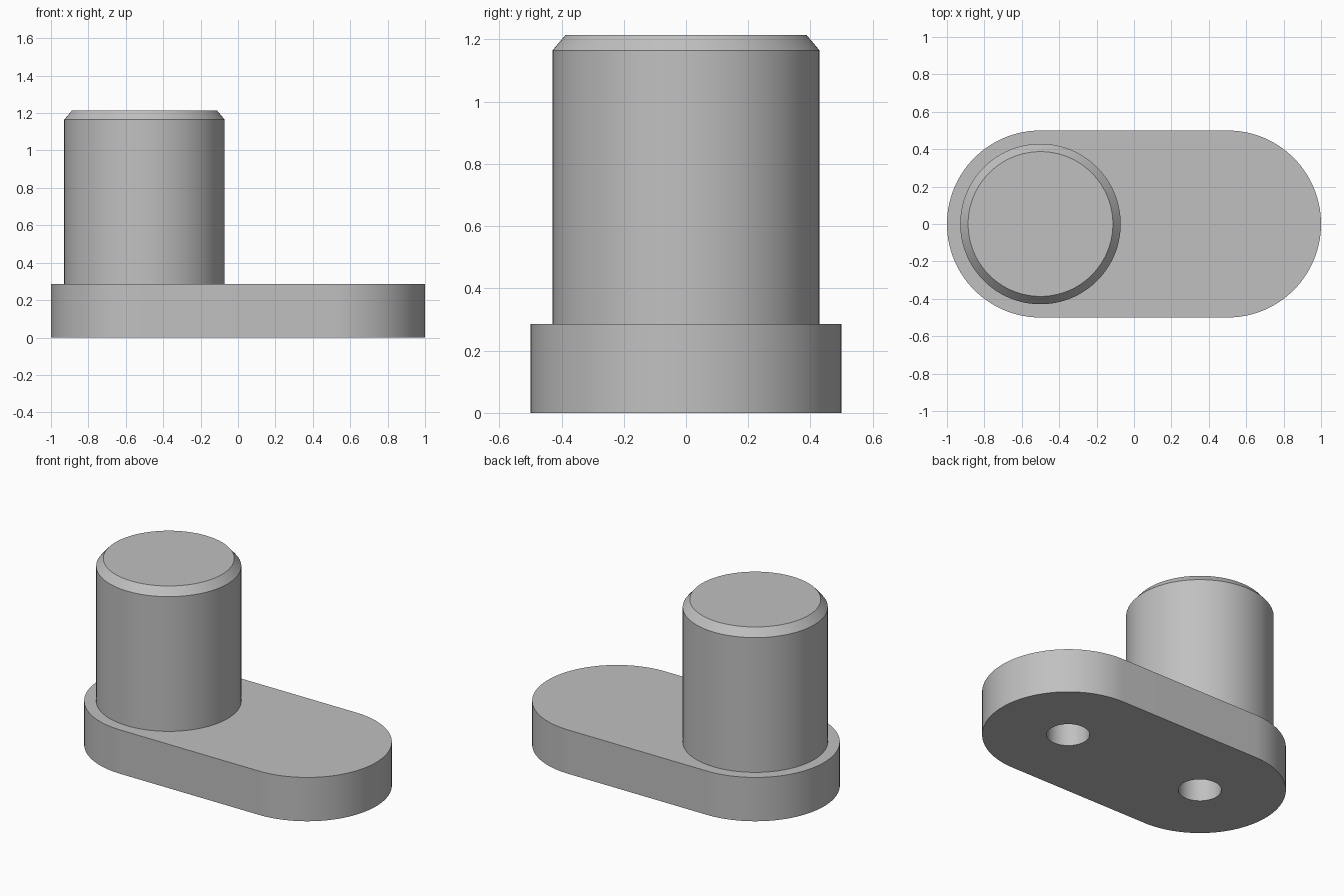
import bpy
import bmesh
from math import cos, sin, pi, radians

if "Cube" in bpy.data.objects:
    bpy.data.objects.remove(bpy.data.objects["Cube"], do_unlink=True)

BASE_TOP = 0.286
PIN_X = -0.5
SEGMENTS = 128

grey = bpy.data.materials.new("plain_grey")
grey.use_nodes = True
colour = (0.53, 0.53, 0.53, 1)
grey.diffuse_color = colour
grey.node_tree.nodes["Principled BSDF"].inputs["Base Color"].default_value = colour


def arc(cx, radius, start, sweep, steps):
    return [(cx + radius * cos(start + sweep * i / steps),
             radius * sin(start + sweep * i / steps)) for i in range(steps)]


def loft(name, rings, close_bottom=True):
    """Stack equal-length outlines, given as (outline, z), into a solid."""
    bm = bmesh.new()
    loops = [[bm.verts.new((x, y, z)) for x, y in outline] for outline, z in rings]
    count = len(loops[0])
    for low, high in zip(loops, loops[1:]):
        for i in range(count):
            j = (i + 1) % count
            bm.faces.new((low[i], low[j], high[j], high[i]))
    bm.faces.new(loops[-1])
    if close_bottom:
        bm.faces.new(loops[0][::-1])
    mesh = bpy.data.meshes.new(name)
    bm.to_mesh(mesh)
    bm.free()
    mesh.materials.append(grey)
    obj = bpy.data.objects.new(name, mesh)
    bpy.context.collection.objects.link(obj)
    return obj


def circle(cx, radius):
    return arc(cx, radius, 0, 2 * pi, SEGMENTS)


def select_only(obj):
    bpy.ops.object.select_all(action="DESELECT")
    obj.select_set(True)
    bpy.context.view_layer.objects.active = obj


# Round-ended base plate; each end arc includes its final point
half = SEGMENTS // 2
end = pi / 2
stadium = (arc(0.5, 0.5, -end, pi, half) + [(0.5, 0.5)]
           + arc(-0.5, 0.5, end, pi, half) + [(-0.5, -0.5)])
base = loft("base_plate", [(stadium, 0), (stadium, BASE_TOP)])

# Two blind holes in the underside
for x in (-0.5, 0.5):
    cutter = loft("hole_cutter", [(circle(x, 0.125), -0.1), (circle(x, 0.125), 0.214)])
    cutter.hide_render = True
    cut = base.modifiers.new("hole", "BOOLEAN")
    cut.operation = "DIFFERENCE"
    cut.solver = "EXACT"
    cut.object = cutter
    select_only(base)
    bpy.ops.object.modifier_apply(modifier=cut.name)
    bpy.data.objects.remove(cutter, do_unlink=True)

# Upright pin with a chamfered top
pin = loft("pin", [(circle(PIN_X, 0.429), BASE_TOP),
                   (circle(PIN_X, 0.429), 1.165),
                   (circle(PIN_X, 0.387), 1.215)], close_bottom=False)

for part in (base, pin):
    select_only(part)
    bpy.ops.object.shade_smooth_by_angle(angle=radians(30))
